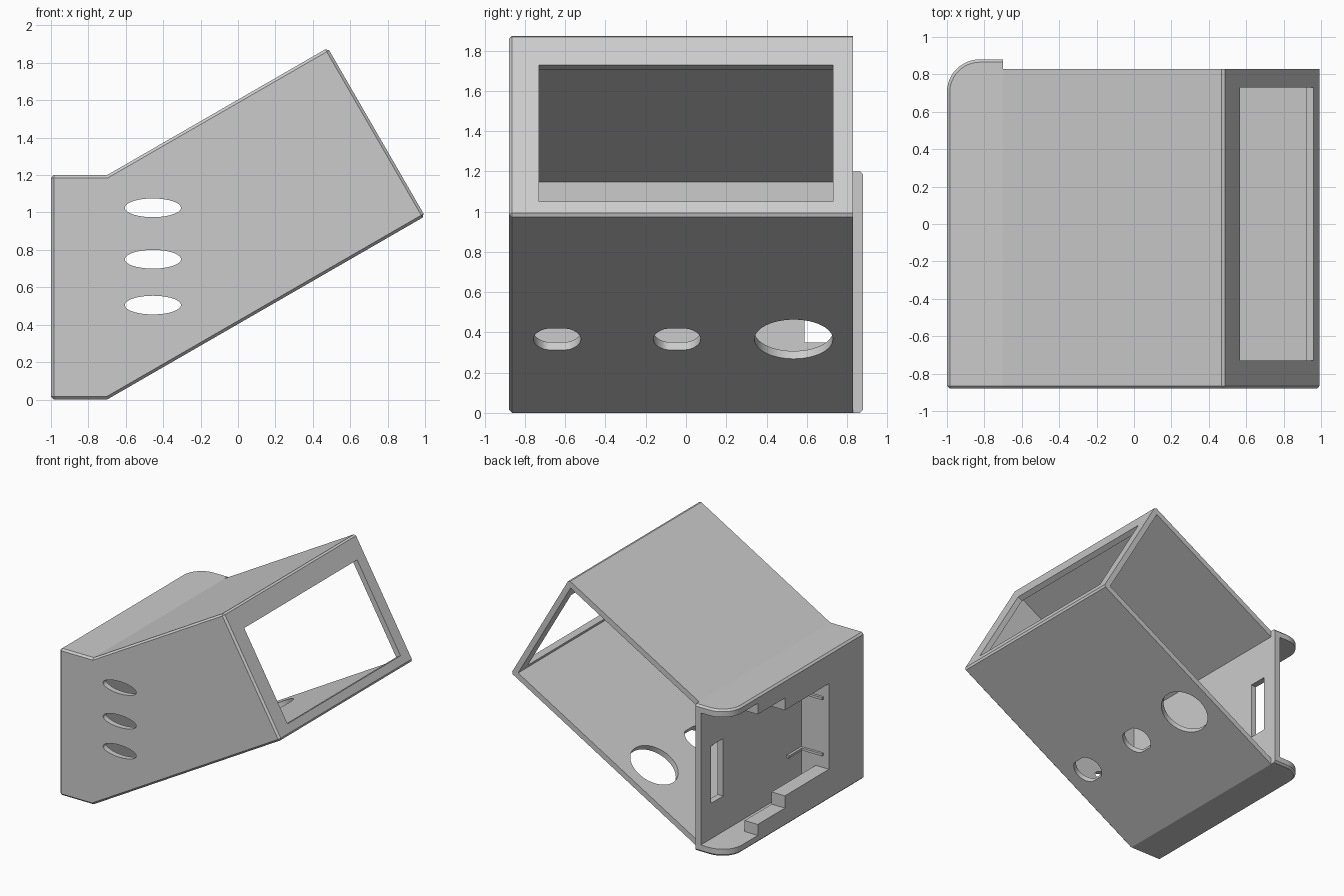
import bpy, bmesh
from math import radians, sin, cos, pi
from mathutils import Matrix, Vector

cube = bpy.data.objects.get("Cube")
if cube:
    bpy.data.objects.remove(cube, do_unlink=True)

grey = bpy.data.materials.new("plain grey")
grey.use_nodes = True
grey.diffuse_color = (0.6, 0.6, 0.6, 1)
grey.node_tree.nodes["Principled BSDF"].inputs["Base Color"].default_value = (0.6, 0.6, 0.6, 1)

TILT = Matrix.Rotation(radians(-30), 4, 'Y')   # frame of the sloping floor and screen
UPRIGHT = Matrix.Rotation(radians(90), 4, 'X')  # profile in xz, extruded along -y
T = 0.045                                       # wall thickness


def prism(name, pts, lo, hi, matrix=Matrix(), bevel_rule=None):
    """Extrude a 2D outline from lo to hi, then place it."""
    bm = bmesh.new()
    face = bm.faces.new([bm.verts.new((x, y, lo)) for x, y in pts])
    out = bmesh.ops.extrude_face_region(bm, geom=[face])
    top = [v for v in out["geom"] if isinstance(v, bmesh.types.BMVert)]
    bmesh.ops.translate(bm, verts=top, vec=(0, 0, hi - lo))
    bm.transform(matrix)
    bmesh.ops.recalc_face_normals(bm, faces=bm.faces)
    if bevel_rule:
        edges = [e for e in bm.edges if e.calc_face_angle() > 0.4
                 and bevel_rule((e.verts[0].co + e.verts[1].co) / 2)]
        bmesh.ops.bevel(bm, geom=edges, offset=0.015, segments=1, affect='EDGES')
    mesh = bpy.data.meshes.new(name)
    bm.to_mesh(mesh)
    bm.free()
    mesh.materials.append(grey)
    obj = bpy.data.objects.new(name, mesh)
    bpy.context.collection.objects.link(obj)
    return obj


def box(name, x, y, z):
    return prism(name, [(x[0], y[0]), (x[1], y[0]), (x[1], y[1]), (x[0], y[1])], *z)


def oval(rx, ry, clip=9):
    n = 48
    return [(max(-clip, min(clip, rx * cos(2 * pi * i / n))), ry * sin(2 * pi * i / n))
            for i in range(n)]


def cut(target, cutter):
    cutter.hide_render = True
    mod = target.modifiers.new("cut", 'BOOLEAN')
    mod.operation, mod.solver, mod.object = 'DIFFERENCE', 'EXACT', cutter
    bpy.ops.object.select_all(action='DESELECT')
    bpy.context.view_layer.objects.active = target
    target.select_set(True)
    bpy.ops.object.modifier_apply(modifier=mod.name)
    bpy.data.objects.remove(cutter, do_unlink=True)


# Tilted housing, open at the back and towards the compartment
d, n = Vector((cos(pi / 6), 0.5)), Vector((-0.5, cos(pi / 6)))
low, ridge = Vector((1, 0.98)), Vector((0.48, 1.88))
housing = prism("housing", [(-0.7, 0), low, ridge, (-0.7, 1.2)], -0.83, 0.88, UPRIGHT,
                lambda c: c.x > -0.69 and c.y < 0.82)
cut(housing, prism("cavity", [(-0.8, -0.006), low + (n - d) * T, ridge - (n + d) * T,
                              (-0.8, 1.09)], -1, 0.88 - T, UPRIGHT))

# Screen window
window = Matrix.Translation((0.765, 0, 1.39)) @ TILT
cut(housing, prism("window", [(-0.15, -0.73), (0.15, -0.73), (0.15, 0.73), (-0.15, 0.73)],
                   -0.392, 0.392, window))

# Floor holes: two small ones with flats, one large round one
for y, r, clip in ((-0.64, 0.118, 0.105), (-0.045, 0.118, 0.105), (0.535, 0.195, 1)):
    place = Matrix.Translation((-0.065, y, 0.366)) @ TILT
    cut(housing, prism("floor_hole", oval(r, r, clip), -0.15, 0.15, place))

# Oval vents in the front wall
for z in (0.505, 0.75, 1.025):
    place = Matrix.Translation((-0.455, 0, z)) @ UPRIGHT
    cut(housing, prism("vent", oval(0.15, 0.05), 0.7, 1, place))

# Side compartment with a rounded back corner
R = 0.175
arc = [(-1 + R - R * cos(a), 0.88 - R + R * sin(a))
       for a in (i * pi / 24 for i in range(13))]
outline = [(-0.7, -0.88), (-1, -0.88)] + arc + [(-0.7, 0.88)]
compartment = prism("side_compartment", outline, 0, 1.2, Matrix(),
                    lambda c: c.x < -0.71)

# Hollow behind the rails, then the stepped opening in the outer wall
cut(compartment, box("hollow", (-0.88, -0.75), (-0.42, 1.1), (0.06, 1.14)))
for y, inset in ((-0.42, 0.25), (0.15, 0.15), (0.5, 0.06)):
    cut(compartment, box("opening", (-1.1, -0.75), (y, 1.1), (inset, 1.2 - inset)))

# Cable slot through the partition
cut(compartment, box("cable_slot", (-0.8, -0.65), (0.59, 0.745), (0.35, 0.82)))

# Small board ribs inside the compartment
for z in (0.36, 0.82):
    box("board_rib", (-0.95, -0.75), (-0.42, -0.40), (z - 0.01, z + 0.01))
box("partition_rib", (-0.77, -0.75), (-0.42, -0.23), (0.35, 0.37))

# Smooth the curves and keep the edges sharp
for obj in (housing, compartment):
    bpy.ops.object.select_all(action='DESELECT')
    bpy.context.view_layer.objects.active = obj
    obj.select_set(True)
    bpy.ops.object.shade_smooth_by_angle(angle=radians(30))
